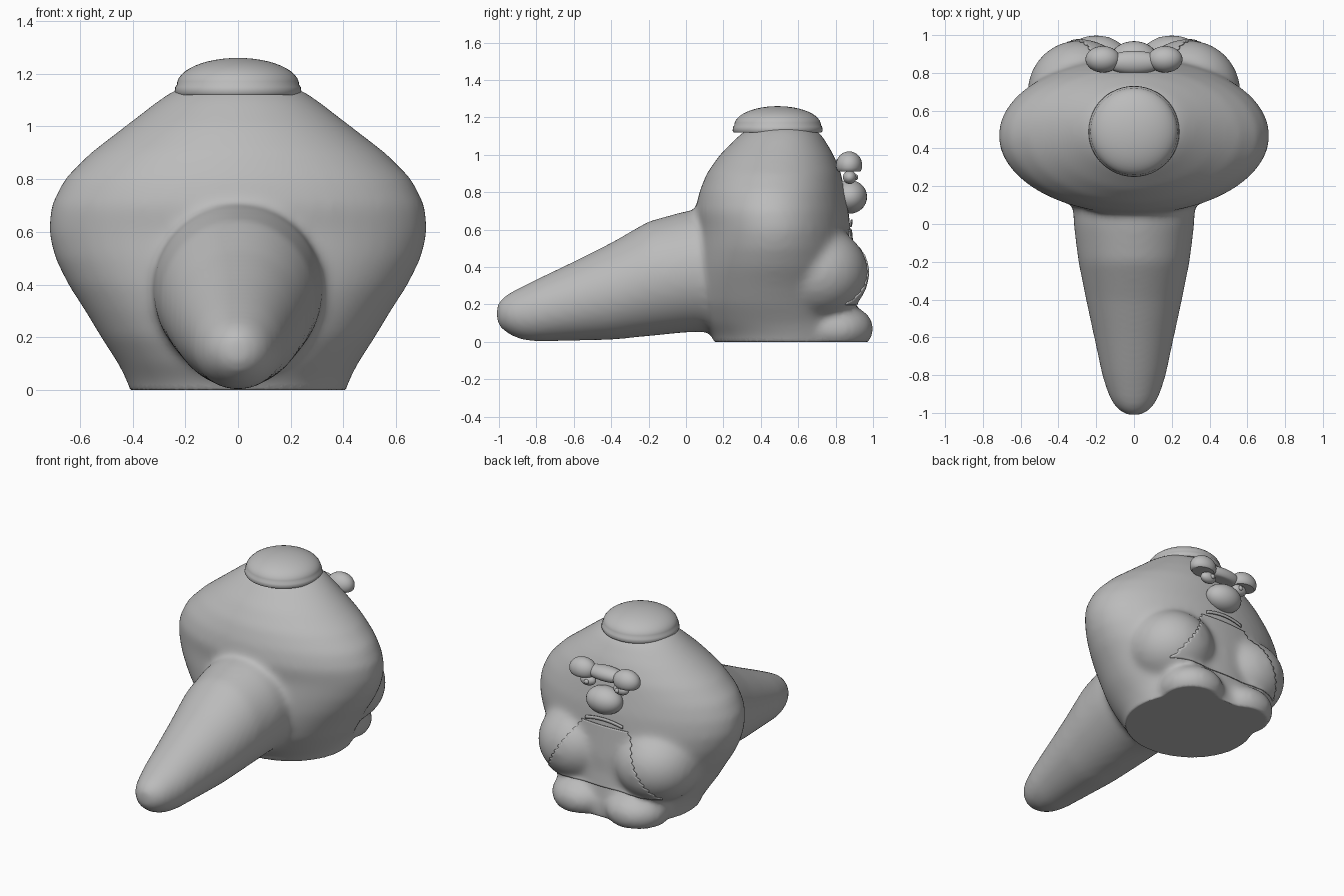
import bpy, bmesh, math
from mathutils import Matrix, Vector

if "Cube" in bpy.data.objects:
    bpy.data.objects.remove(bpy.data.objects["Cube"])

grey = bpy.data.materials.new("plain grey")
grey.use_nodes = True
grey.diffuse_color = (0.5, 0.5, 0.5, 1)
grey.node_tree.nodes["Principled BSDF"].inputs["Base Color"].default_value = (0.5, 0.5, 0.5, 1)


def finish(name, bm, smooth=True):
    bmesh.ops.recalc_face_normals(bm, faces=bm.faces)
    mesh = bpy.data.meshes.new(name)
    bm.to_mesh(mesh)
    bm.free()
    mesh.materials.append(grey)
    for p in mesh.polygons:
        p.use_smooth = smooth
    obj = bpy.data.objects.new(name, mesh)
    bpy.context.scene.collection.objects.link(obj)
    return obj


def add_ball(bm, centre, radii, seg=32, flat=None):
    """Ellipsoid, optionally flattened below a height."""
    m = Matrix.Translation(centre) @ Matrix.Diagonal((*radii, 1))
    made = bmesh.ops.create_uvsphere(bm, u_segments=seg, v_segments=seg // 2, radius=1, matrix=m)
    if flat is not None:
        for v in made["verts"]:
            v.co.z = max(v.co.z, flat)


def ball(name, centre, radii, flat=None):
    bm = bmesh.new()
    add_ball(bm, centre, radii, flat=flat)
    obj = finish(name, bm)
    bpy.ops.object.select_all(action="DESELECT")
    bpy.context.view_layer.objects.active = obj
    obj.select_set(True)
    bpy.ops.object.shade_smooth_by_angle(angle=math.radians(40))
    return obj


def loft(bm, rings):
    """Bridge closed rings of points and cap both ends."""
    rows = [[bm.verts.new(p) for p in ring] for ring in rings]
    n = len(rows[0])
    for a, b in zip(rows, rows[1:]):
        for i in range(n):
            bm.faces.new((a[i], a[(i + 1) % n], b[(i + 1) % n], b[i]))
    bm.faces.new(rows[0])
    bm.faces.new(rows[-1])


ANGLES = [2 * math.pi * i / 48 for i in range(48)]

# Torso: height, half width, front y, rear y
torso = [(-0.06, .39, .17, .92), (0.03, .42, .14, .93), (.1, .455, .09, .92), (.2, .52, .05, .91),
         (.3, .58, .04, .90), (.4, .645, .04, .90), (.5, .695, .05, .89), (.6, .72, .06, .88),
         (.7, .71, .05, .87), (.8, .66, .07, .85), (.9, .56, .11, .83), (1, .43, .18, .79),
         (1.1, .30, .28, .73), (1.14, .24, .33, .69), (1.165, .14, .42, .62)]
# Tail: y, half width, bottom, top
tail = [(-1.012, .04, .10, .20), (-.985, .085, .065, .235), (-.94, .12, .035, .265),
        (-.88, .145, .01, .295), (-.8, .17, .0, .335), (-.6, .212, .005, .43), (-.4, .255, .01, .53),
        (-.2, .295, .03, .645), (0, .32, .05, .70), (.3, .33, .06, .72)]

bm = bmesh.new()
loft(bm, [[(w * math.cos(a), (f + r) / 2 + (r - f) / 2 * math.sin(a), z) for a in ANGLES]
          for z, w, f, r in torso])
loft(bm, [[(w * math.cos(a), y, (b + t) / 2 + (t - b) / 2 * math.sin(a)) for a in ANGLES]
          for y, w, b, t in tail])
for s in (-1, 1):
    add_ball(bm, (s * .29, .70, .37), (.275, .275, .25))   # haunch
    add_ball(bm, (s * .20, .80, .07), (.21, .205, .14))    # foot
bmesh.ops.recalc_face_normals(bm, faces=bm.faces)
body = finish("body", bm)
remesh = body.modifiers.new("blend", "REMESH")
remesh.mode = "VOXEL"
remesh.voxel_size = 0.018
remesh.use_smooth_shade = True
soften = body.modifiers.new("soften", "SMOOTH")
soften.factor = 0.5
soften.iterations = 22
baked = bpy.data.meshes.new_from_object(body.evaluated_get(bpy.context.evaluated_depsgraph_get()))
body.modifiers.clear()
body.data = baked
for v in baked.vertices:
    v.co.z = max(v.co.z, 0)   # flat base
for p in baked.polygons:
    p.use_smooth = True
if not baked.materials:
    baked.materials.append(grey)

# Cap: dome with a short rim
profile = [(0.0, 1.12), (.235, 1.12), (.241, 1.13), (.238, 1.15), (.232, 1.158)]
profile += [(.232 * math.cos(t), 1.158 + .102 * math.sin(t))
            for t in (math.pi / 2 * i / 12 for i in range(1, 13))]
bm = bmesh.new()
loft(bm, [[(max(r, .001) * math.cos(a), .49 + max(r, .001) * math.sin(a), z) for a in ANGLES]
          for r, z in profile])
cap = finish("cap", bm)
bpy.ops.object.select_all(action="DESELECT")
bpy.context.view_layer.objects.active = cap
cap.select_set(True)
bpy.ops.object.shade_smooth_by_angle(angle=math.radians(40))

# Face
for side, s in (("left", 1), ("right", -1)):
    ball(side + "_brow", (s * .165, .872, .945), (.092, .07, .073), flat=.91)
    ball(side + "_eye", (s * .125, .875, .88), (.055, .036, .036))
    ball(side + "_pupil", (s * .115, .908, .88), (.016, .012, .016))
ball("brow_bridge", (0, .855, .945), (.15, .062, .05), flat=.912)
ball("nose", (0, .875, .775), (.125, .093, .09))


def ground_y(x, z):
    """Rear surface of the body."""
    hit, loc, *_ = body.ray_cast(Vector((x, 2, z)), Vector((0, -1, 0)))
    return loc.y if hit else .9


def drape(name, nx, nz, place, lift):
    """Thin sheet laid over the rear of the body."""
    bm = bmesh.new()
    rows = []
    for j in range(nz + 1):
        row = []
        for i in range(nx + 1):
            x, z = place(2 * i / nx - 1, j / nz)
            row.append(bm.verts.new((x, ground_y(x, z) + lift, z)))
        rows.append(row)
    for a, b in zip(rows, rows[1:]):
        for i in range(nx):
            bm.faces.new((a[i], b[i], b[i + 1], a[i + 1]))
    obj = finish(name, bm)
    solid = obj.modifiers.new("thickness", "SOLIDIFY")
    solid.thickness = .008
    solid.offset = 0
    return obj


# Bib with ragged side edges, and the mouth
def bib_shape(u, v):
    ragged = .009 * math.sin(v * 70) * abs(u) ** 6
    return u * (.42 - .25 * v) + ragged * (1 if u > 0 else -1), .2 + .4 * v


drape("bib", 40, 44, bib_shape, .004)
drape("mouth", 20, 2, lambda u, v: (u * .14, .635 + .02 * v - .02 * u * u), .012)
